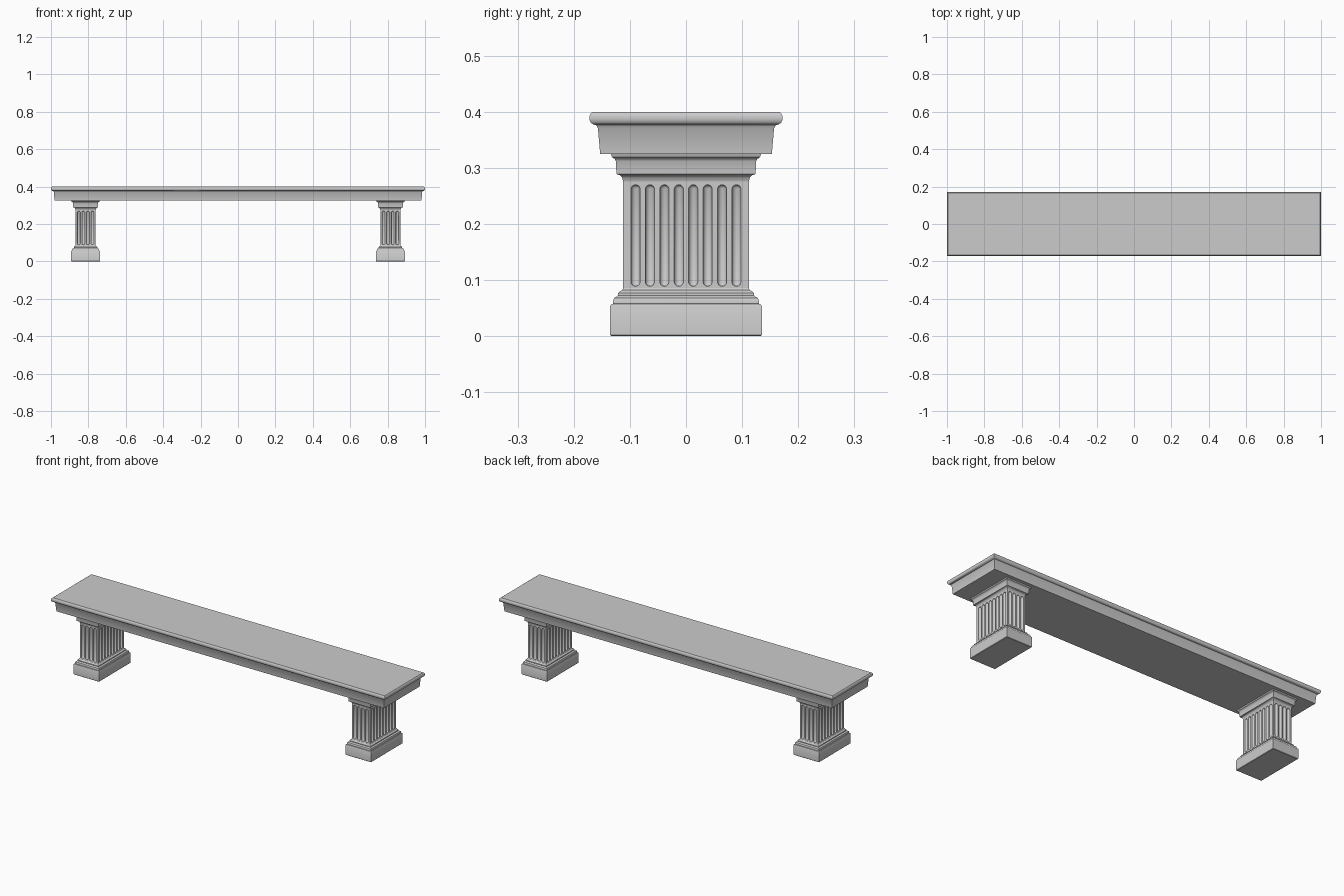
import bpy, bmesh
from mathutils import Matrix

if "Cube" in bpy.data.objects:
    bpy.data.objects.remove(bpy.data.objects["Cube"])

LEG_X = 0.815


def finish(bm, name, x=0.0):
    bmesh.ops.recalc_face_normals(bm, faces=bm.faces)
    me = bpy.data.meshes.new(name)
    bm.to_mesh(me)
    bm.free()
    ob = bpy.data.objects.new(name, me)
    ob.location.x = x
    bpy.context.collection.objects.link(ob)
    return ob


def select(ob):
    bpy.ops.object.select_all(action='DESELECT')
    ob.select_set(True)
    bpy.context.view_layer.objects.active = ob


def smooth(ob, angle=0.6):
    select(ob)
    bpy.ops.object.shade_smooth_by_angle(angle=angle)


def moulding(name, profile, extra_x, x=0.0):
    """Sweep a (half depth, height) profile around a rectangle."""
    bm = bmesh.new()
    rings = []
    for hy, z in profile:
        hx = hy + extra_x
        rings.append([bm.verts.new((sx * hx, sy * hy, z))
                      for sx, sy in ((-1, -1), (1, -1), (1, 1), (-1, 1))])
    for a, b in zip(rings, rings[1:]):
        for i in range(4):
            j = (i + 1) % 4
            bm.faces.new((a[i], a[j], b[j], b[i]))
    bm.faces.new(rings[0][::-1])
    bm.faces.new(rings[-1])
    return finish(bm, name, x)


def add_flute(bm, x, y, z0, z1, r):
    """Round-ended vertical groove cutter."""
    made = bmesh.ops.create_uvsphere(bm, u_segments=16, v_segments=7, radius=r)
    for v in made['verts']:
        v.co.z += (z1 - r) if v.co.z > 0 else (z0 + r)
        v.co.x += x
        v.co.y += y


# Seat slab with a rounded lip
slab = moulding("seat_slab", [
    (0.153, 0.325), (0.157, 0.371), (0.160, 0.376), (0.166, 0.378),
    (0.170, 0.381), (0.172, 0.386), (0.172, 0.392), (0.170, 0.397),
    (0.166, 0.400)], 0.828)
smooth(slab)

BASE = [(0.133, 0.0), (0.135, 0.002), (0.135, 0.054), (0.133, 0.057),
        (0.130, 0.058), (0.130, 0.063), (0.128, 0.068), (0.123, 0.071),
        (0.121, 0.073), (0.121, 0.077), (0.118, 0.080), (0.114, 0.082),
        (0.112, 0.086)]
CAPITAL = [(0.112, 0.276), (0.114, 0.283), (0.118, 0.287), (0.124, 0.289),
           (0.125, 0.312), (0.127, 0.316), (0.132, 0.319), (0.134, 0.325)]

for side, sx in (("left", -1), ("right", 1)):
    x = sx * LEG_X
    # Plinth and capital
    smooth(moulding(side + "_leg_base", BASE, -0.058, x))
    smooth(moulding(side + "_leg_capital", CAPITAL, -0.058, x))

    # Fluted shaft
    shaft = moulding(side + "_leg_shaft", [(0.112, 0.08), (0.112, 0.284)], -0.058, x)
    bm = bmesh.new()
    for s in (-1, 1):
        for i in range(8):
            add_flute(bm, s * 0.054, (i - 3.5) * 0.0257, 0.089, 0.270, 0.0083)
        for i in range(4):
            add_flute(bm, (i - 1.5) * 0.0243, s * 0.112, 0.089, 0.270, 0.0083)
    cutter = finish(bm, side + "_flute_cutter", x)
    cutter.hide_render = True
    mod = shaft.modifiers.new("flutes", 'BOOLEAN')
    mod.operation = 'DIFFERENCE'
    mod.solver = 'EXACT'
    mod.object = cutter
    select(shaft)
    bpy.ops.object.modifier_apply(modifier=mod.name)
    bpy.data.objects.remove(cutter)
    smooth(shaft)
